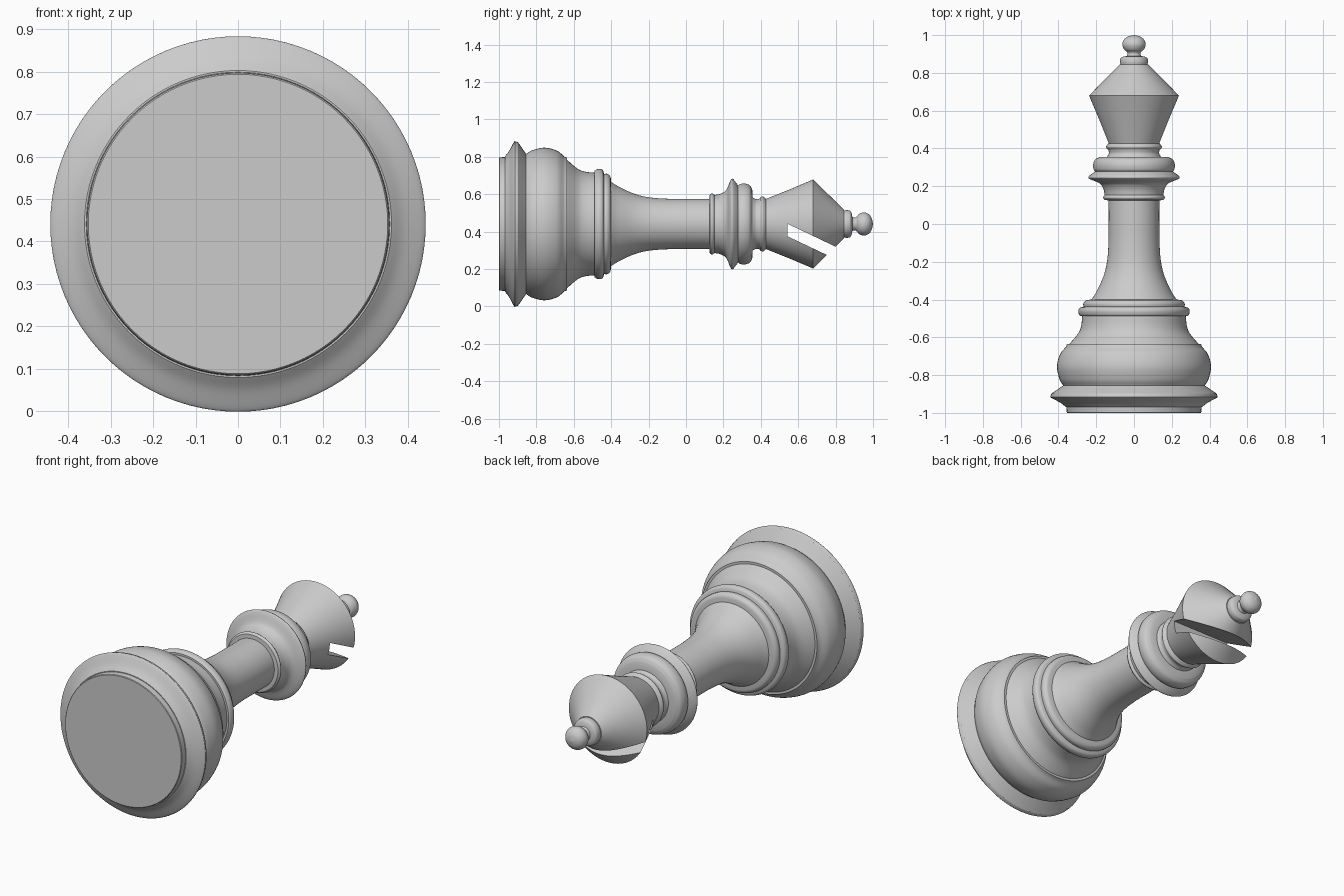
import bpy, bmesh, math
from mathutils import Vector

if "Cube" in bpy.data.objects:
    bpy.data.objects.remove(bpy.data.objects["Cube"])

AXIS_Z = 0.441   # height of the piece's long axis (it lies along y)
SIDES = 96


def smooth(points, steps=6):
    """Catmull-Rom curve through the points; two points stay a straight line."""
    p = [Vector(q) for q in points]
    if len(p) < 3:
        return p
    p = [2 * p[0] - p[1]] + p + [2 * p[-1] - p[-2]]
    out = []
    for a, b, c, d in zip(p, p[1:], p[2:], p[3:]):
        for i in range(steps):
            t = i / steps
            out.append(0.5 * (2 * b + (c - a) * t + (2 * a - 5 * b + 4 * c - d) * t ** 2
                              + (3 * b - a - 3 * c + d) * t ** 3))
    return out + [p[-2]]


def add_object(name, bm):
    bmesh.ops.recalc_face_normals(bm, faces=bm.faces)
    me = bpy.data.meshes.new(name)
    bm.to_mesh(me)
    bm.free()
    ob = bpy.data.objects.new(name, me)
    bpy.context.collection.objects.link(ob)
    return ob


def turned(name, *runs):
    """Lathe (y, radius) runs around the long axis; corners fall between runs."""
    prof = []
    for run in runs:
        for q in smooth(run):
            if not prof or (q - prof[-1]).length > 1e-4:
                prof.append(q)
    bm = bmesh.new()
    rings = []
    for y, r in prof:
        rings.append([bm.verts.new((r * math.cos(a), y, AXIS_Z + r * math.sin(a)))
                      for a in (2 * math.pi * i / SIDES for i in range(SIDES))])
    for lo, hi in zip(rings, rings[1:]):
        for i in range(SIDES):
            j = (i + 1) % SIDES
            bm.faces.new((lo[i], lo[j], hi[j], hi[i]))
    bm.faces.new(rings[0])
    bm.faces.new(rings[-1])
    return add_object(name, bm)


# Foot and swelling base
base = turned("base",
              [(-1.0, 0.353), (-0.997, 0.356)],
              [(-0.997, 0.356), (-0.968, 0.358)],
              [(-0.968, 0.362), (-0.945, 0.392), (-0.92, 0.438), (-0.91, 0.441), (-0.898, 0.437)],
              [(-0.898, 0.437), (-0.855, 0.375)],
              [(-0.855, 0.375), (-0.82, 0.395), (-0.755, 0.408), (-0.69, 0.392), (-0.65, 0.36)],
              [(-0.65, 0.36), (-0.635, 0.355)],
              [(-0.635, 0.342), (-0.58, 0.296), (-0.54, 0.28), (-0.488, 0.274)],
              [(-0.488, 0.285), (-0.478, 0.292), (-0.46, 0.295), (-0.445, 0.288), (-0.438, 0.27)],
              [(-0.438, 0.268), (-0.42, 0.268), (-0.405, 0.255), (-0.4, 0.23)])

# Flaring stem
stem = turned("stem",
              [(-0.4, 0.225), (-0.36, 0.2), (-0.28, 0.163), (-0.2, 0.143), (-0.1, 0.135),
               (0.0, 0.134), (0.125, 0.134)])

# Stacked collar rings
collar = turned("collar",
                [(0.125, 0.134), (0.127, 0.155)],
                [(0.127, 0.155), (0.14, 0.164), (0.153, 0.155)],
                [(0.153, 0.155), (0.185, 0.162), (0.215, 0.182), (0.235, 0.228), (0.245, 0.242),
                 (0.255, 0.238)],
                [(0.255, 0.238), (0.278, 0.206)],
                [(0.278, 0.206), (0.29, 0.214), (0.315, 0.216), (0.34, 0.207), (0.354, 0.185)],
                [(0.354, 0.185), (0.356, 0.142)],
                [(0.356, 0.142), (0.375, 0.133), (0.395, 0.136)],
                [(0.395, 0.14), (0.408, 0.148), (0.422, 0.14)],
                [(0.422, 0.14), (0.427, 0.134)])

# Double-cone head
head = turned("head",
              [(0.427, 0.134), (0.55, 0.183)],
              [(0.55, 0.183), (0.68, 0.238)],
              [(0.68, 0.238), (0.845, 0.076)])

# Button and ball on the tip
finial = turned("finial",
                [(0.845, 0.072), (0.86, 0.074), (0.878, 0.07), (0.886, 0.058)],
                [(0.886, 0.058), (0.889, 0.038)],
                [(0.889, 0.038), (0.902, 0.034), (0.912, 0.038)],
                [(0.912, 0.038), (0.925, 0.053), (0.95, 0.062), (0.975, 0.054), (0.992, 0.033),
                 (1.0, 0.002)])

# Slanted slot through the head
bm = bmesh.new()
slot = [(0.543, 0.442), (0.543, 0.375), (0.9, 0.206), (0.9, 0.272)]
face = bm.faces.new([bm.verts.new((-0.4, y, z)) for y, z in slot])
ext = bmesh.ops.extrude_face_region(bm, geom=[face])
bmesh.ops.translate(bm, vec=(0.8, 0, 0),
                    verts=[v for v in ext["geom"] if isinstance(v, bmesh.types.BMVert)])
cutter = add_object("slot_cutter", bm)
cutter.hide_render = True
cut = head.modifiers.new("slot", 'BOOLEAN')
cut.operation = 'DIFFERENCE'
cut.solver = 'EXACT'
cut.object = cutter
bpy.context.view_layer.objects.active = head
bpy.ops.object.modifier_apply(modifier=cut.name)
bpy.data.objects.remove(cutter)

# Smooth shading with crisp turned edges
for ob in (base, stem, collar, head, finial):
    bpy.ops.object.select_all(action='DESELECT')
    ob.select_set(True)
    bpy.context.view_layer.objects.active = ob
    bpy.ops.object.shade_smooth_by_angle(angle=math.radians(30))
